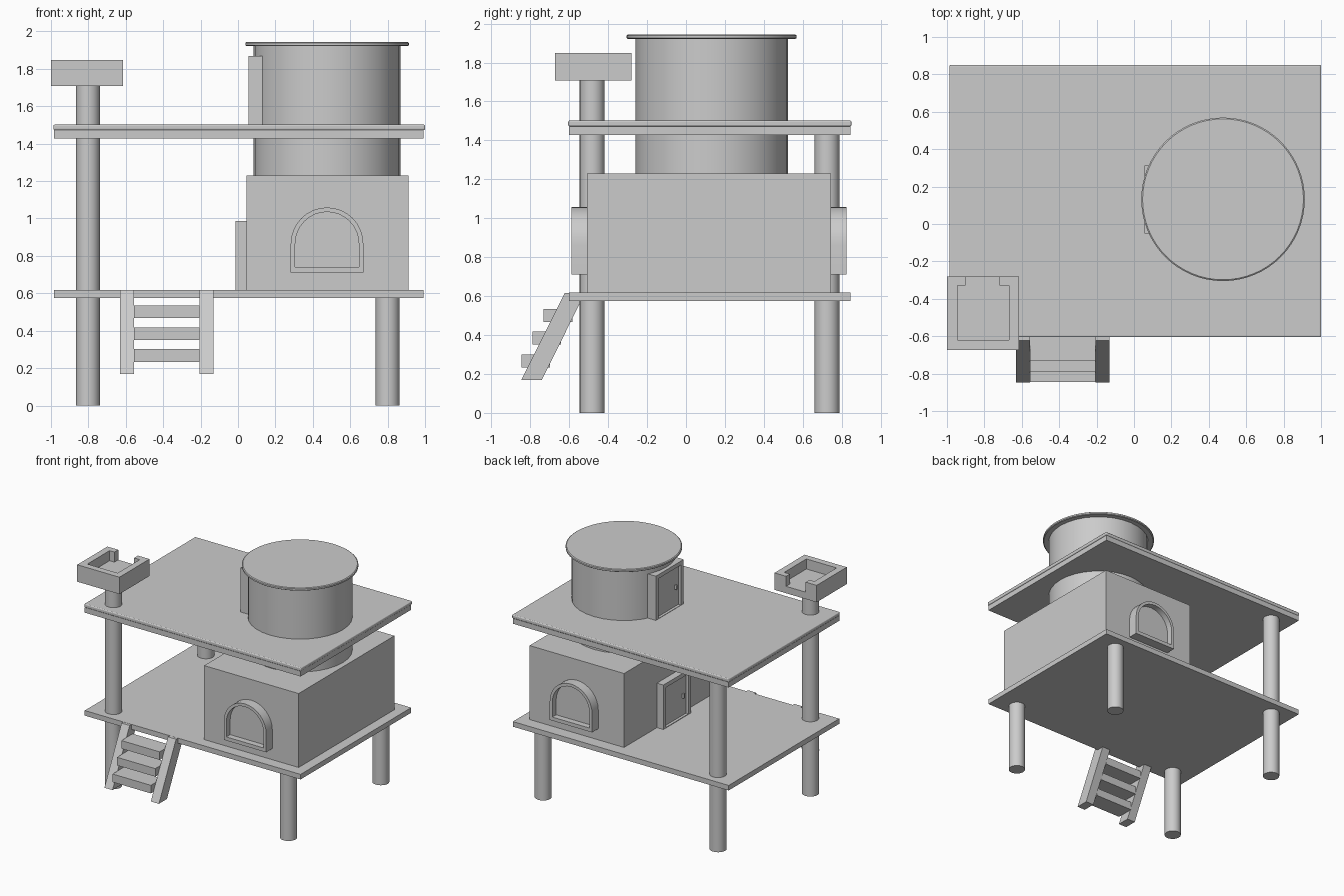
import bpy, bmesh
from math import sin, cos, pi, radians

if "Cube" in bpy.data.objects:
    bpy.data.objects.remove(bpy.data.objects["Cube"])


def make(name, bm):
    bmesh.ops.recalc_face_normals(bm, faces=bm.faces)
    me = bpy.data.meshes.new(name)
    bm.to_mesh(me)
    bm.free()
    ob = bpy.data.objects.new(name, me)
    bpy.context.collection.objects.link(ob)
    return ob


def loft(name, loops):
    """Skin matching closed loops of points and cap both ends."""
    bm = bmesh.new()
    rings = [[bm.verts.new(p) for p in loop] for loop in loops]
    n = len(rings[0])
    for a, b in zip(rings, rings[1:]):
        for i in range(n):
            j = (i + 1) % n
            bm.faces.new((a[i], a[j], b[j], b[i]))
    bm.faces.new(rings[0])
    bm.faces.new(rings[-1])
    return make(name, bm)


def box(name, x0, x1, y0, y1, z0, z1, bevel=0):
    rect = [(x0, y0), (x1, y0), (x1, y1), (x0, y1)]
    ob = loft(name, [[(x, y, z) for x, y in rect] for z in (z0, z1)])
    if bevel:
        m = ob.modifiers.new("bevel", 'BEVEL')
        m.width, m.segments = bevel, 3
    return ob


def smooth(ob):
    bpy.ops.object.select_all(action='DESELECT')
    bpy.context.view_layer.objects.active = ob
    ob.select_set(True)
    bpy.ops.object.shade_smooth_by_angle(angle=radians(30))


def cylinder(name, x, y, profile, sides=32):
    """Round part from (radius, z) pairs."""
    ob = loft(name, [[(x + r * cos(2 * pi * i / sides), y + r * sin(2 * pi * i / sides), z)
                      for i in range(sides)] for r, z in profile])
    smooth(ob)
    return ob


def recessed(name, outer, inner, place, depth, recess):
    """Framed panel: outer outline raised by depth, inner outline sunk by recess."""
    steps = [(outer, 0), (outer, depth), (inner, depth), (inner, depth - recess)]
    return loft(name, [[place(u, v, d) for u, v in o] for o, d in steps])


# Decks
box("lower_deck", -0.983, 0.993, -0.60, 0.846, 0.576, 0.618)
box("upper_deck_base", -0.983, 0.993, -0.60, 0.846, 1.428, 1.472)
box("upper_deck_top", -0.987, 1.0, -0.605, 0.85, 1.472, 1.502, 0.008)

# Posts
for name, x, y, top in (("front_left_post", -0.802, -0.482, 1.72),
                        ("front_right_post", 0.80, -0.482, 0.58),
                        ("back_left_post", -0.802, 0.725, 1.43),
                        ("back_right_post", 0.80, 0.725, 0.58)):
    cylinder(name, x, y, [(0.064, 0), (0.064, top)])

# Cabin, round tower and its lid
CX, CY = 0.476, 0.132
box("cabin", 0.046, 0.911, -0.508, 0.744, 0.618, 1.23)
cylinder("tower", CX, CY, [(0.392, 1.23), (0.392, 1.93)])
cylinder("tower_lid", CX, CY, [(0.43, 1.921), (0.437, 1.926), (0.437, 1.939), (0.43, 1.944)], 64)


# Arched windows on the front and back of the cabin
def arch(r, bottom, spring=0.865, n=16):
    return [(-r, bottom), (r, bottom)] + [(r * cos(pi * i / n), spring + r * sin(pi * i / n))
                                          for i in range(n + 1)]


for name, wall, s in (("front_window", -0.508, -1), ("back_window", 0.744, 1)):
    smooth(recessed(name, arch(0.194, 0.71), arch(0.17, 0.74),
                    lambda u, v, d: (CX + u, wall + s * d, v), 0.081, 0.05))


# Doors with frames and handles, facing left
def jamb(w, z0, z1):
    return [(-w, z0), (w, z0), (w, z1), (-w, z1)]


for name, back, front, z in (("lower_door", 0.05, -0.013, 0.618), ("upper_door", 0.132, 0.056, 1.5)):
    recessed(name, jamb(0.182, z, z + 0.368), jamb(0.145, z + 0.005, z + 0.335),
             lambda u, v, d: (back - d, CY + u, v), back - front, 0.022)
    box(name + "_handle", front + 0.004, front + 0.025, 0.025, 0.04, z + 0.15, z + 0.185)

# Lookout box with an opening in its back wall
a, b, c, d = -1.0, -0.614, -0.674, -0.28
walls = [(a, c), (b, c), (b, d), (-0.72, d), (-0.72, -0.33), (-0.668, -0.33), (-0.668, -0.62),
         (-0.945, -0.62), (-0.945, -0.33), (-0.90, -0.33), (-0.90, d), (a, d)]
loft("lookout_walls", [[(x, y, z) for x, y in walls] for z in (1.765, 1.848)])
box("lookout_floor", a, b, c, d, 1.708, 1.765)

# Ladder: slanted side rails and three treads
rail = [(-0.847, 0.168), (-0.742, 0.168), (-0.518, 0.617), (-0.623, 0.617)]
for name, x in (("left_rail", -0.63), ("right_rail", -0.205)):
    loft("ladder_" + name, [[(px, y, z) for y, z in rail] for px in (x, x + 0.074)])
for i in range(3):
    y, z = -0.846 + 0.0575 * i, 0.234 + 0.1165 * i
    box(f"ladder_tread_{i + 1}", -0.556, -0.205, y, y + 0.147, z, z + 0.067)
